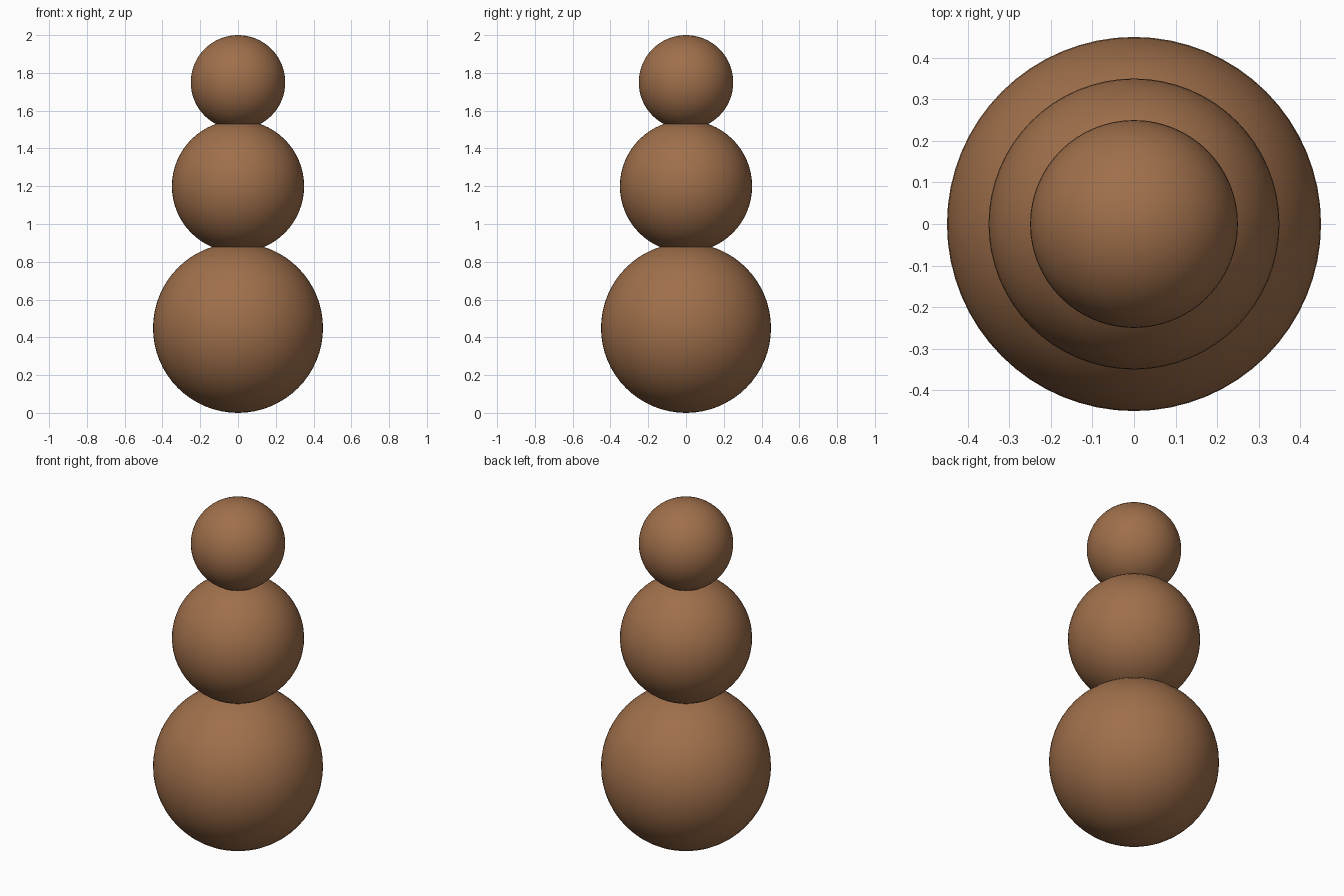
import bpy

# Remove the default cube
cube = bpy.data.objects.get("Cube")
if cube:
    bpy.data.objects.remove(cube, do_unlink=True)

# Single warm brown material
brown = bpy.data.materials.new("warm_brown")
brown.use_nodes = True
color = (0.35, 0.16, 0.07, 1)
brown.diffuse_color = color
brown.node_tree.nodes["Principled BSDF"].inputs["Base Color"].default_value = color


def ball(name, radius, height):
    """Smooth sphere centred on the vertical axis."""
    bpy.ops.mesh.primitive_uv_sphere_add(
        segments=64, ring_count=32, radius=radius, location=(0, 0, height))
    obj = bpy.context.object
    obj.name = name
    obj.data.materials.append(brown)
    bpy.ops.object.shade_smooth()
    return obj


# Three stacked, slightly overlapping balls
ball("lower_body", 0.45, 0.45)
ball("upper_body", 0.35, 1.2)
ball("head", 0.25, 1.75)
